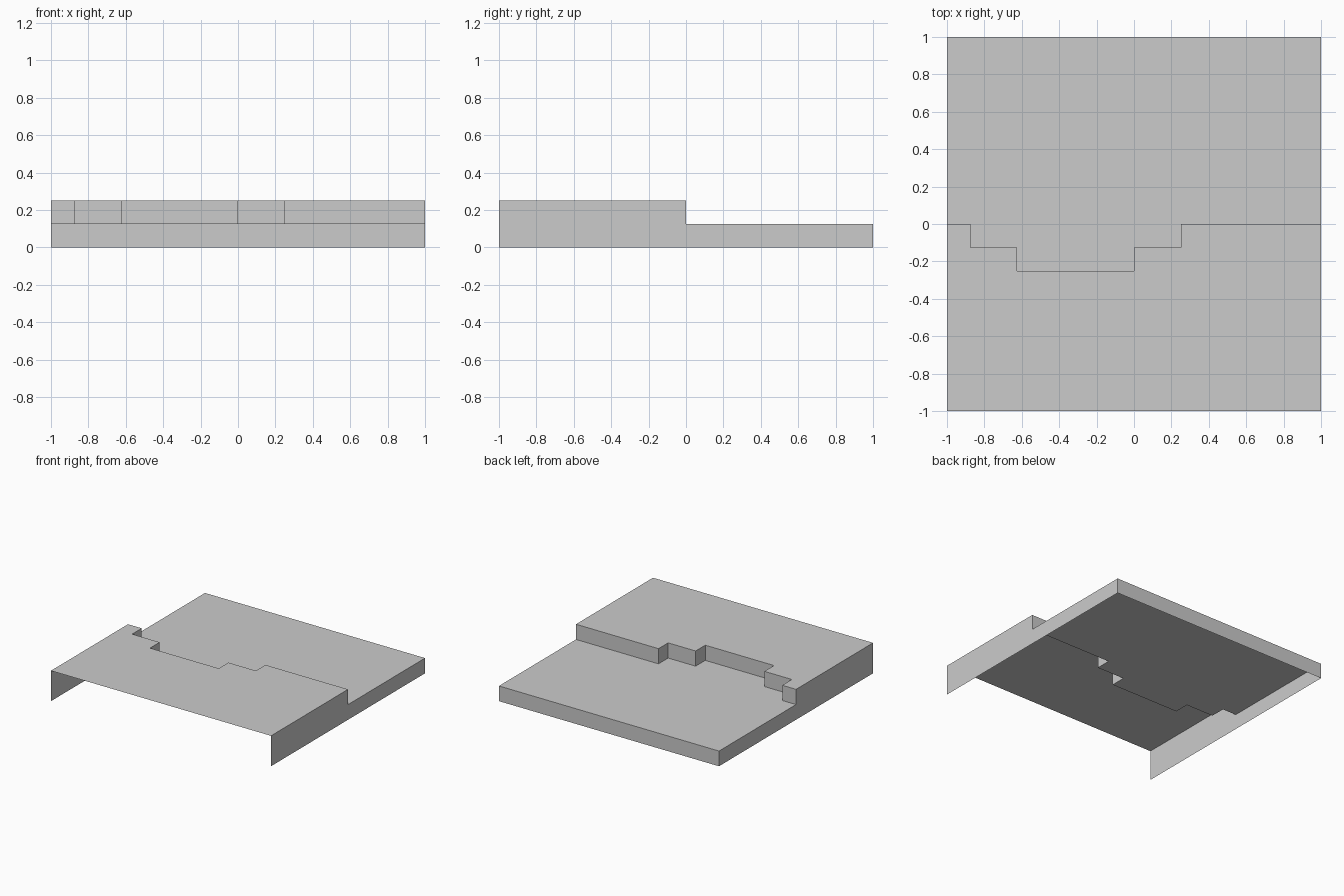
import bpy
import bmesh

cube = bpy.data.objects.get("Cube")
if cube:
    bpy.data.objects.remove(cube, do_unlink=True)

LOW, HIGH = 0.125, 0.25

# Single plain grey
grey = bpy.data.materials.new("plain grey")
grey.use_nodes = True
colour = (0.6, 0.6, 0.6, 1)
grey.diffuse_color = colour
grey.node_tree.nodes["Principled BSDF"].inputs["Base Color"].default_value = colour

# Stepped ledge line between the two levels, from -x to +x
ledge = [(-1, 0), (-0.875, 0), (-0.875, -0.125), (-0.625, -0.125), (-0.625, -0.25),
         (0, -0.25), (0, -0.125), (0.25, -0.125), (0.25, 0), (1, 0)]


def add_part(name, polygons):
    """Make one object out of flat polygons."""
    bm = bmesh.new()
    for points in polygons:
        bm.faces.new([bm.verts.new(p) for p in points])
    bmesh.ops.remove_doubles(bm, verts=bm.verts, dist=0.0001)
    mesh = bpy.data.meshes.new(name)
    bm.to_mesh(mesh)
    bm.free()
    mesh.materials.append(grey)
    obj = bpy.data.objects.new(name, mesh)
    bpy.context.collection.objects.link(obj)


def deck(outline, z):
    return [[(x, y, z) for x, y in outline]]


# Upper and lower decks, both facing up
add_part("upper_deck", deck([(-1, -1), (1, -1)] + ledge[::-1], HIGH))
add_part("lower_deck", deck(ledge + [(1, 1), (-1, 1)], LOW))

# Vertical ledge joining the decks, facing the back
add_part("ledge_riser", [[(*b, LOW), (*a, LOW), (*a, HIGH), (*b, HIGH)]
                         for a, b in zip(ledge, ledge[1:])])

# Side walls follow the two deck heights; the front and underside stay open
side = [(-1, 0), (1, 0), (1, LOW), (0, LOW), (0, HIGH), (-1, HIGH)]
add_part("left_wall", [[(1, y, z) for y, z in side]])
add_part("right_wall", [[(-1, y, z) for y, z in side[::-1]]])
add_part("back_wall", [[(1, 1, 0), (-1, 1, 0), (-1, 1, LOW), (1, 1, LOW)]])
